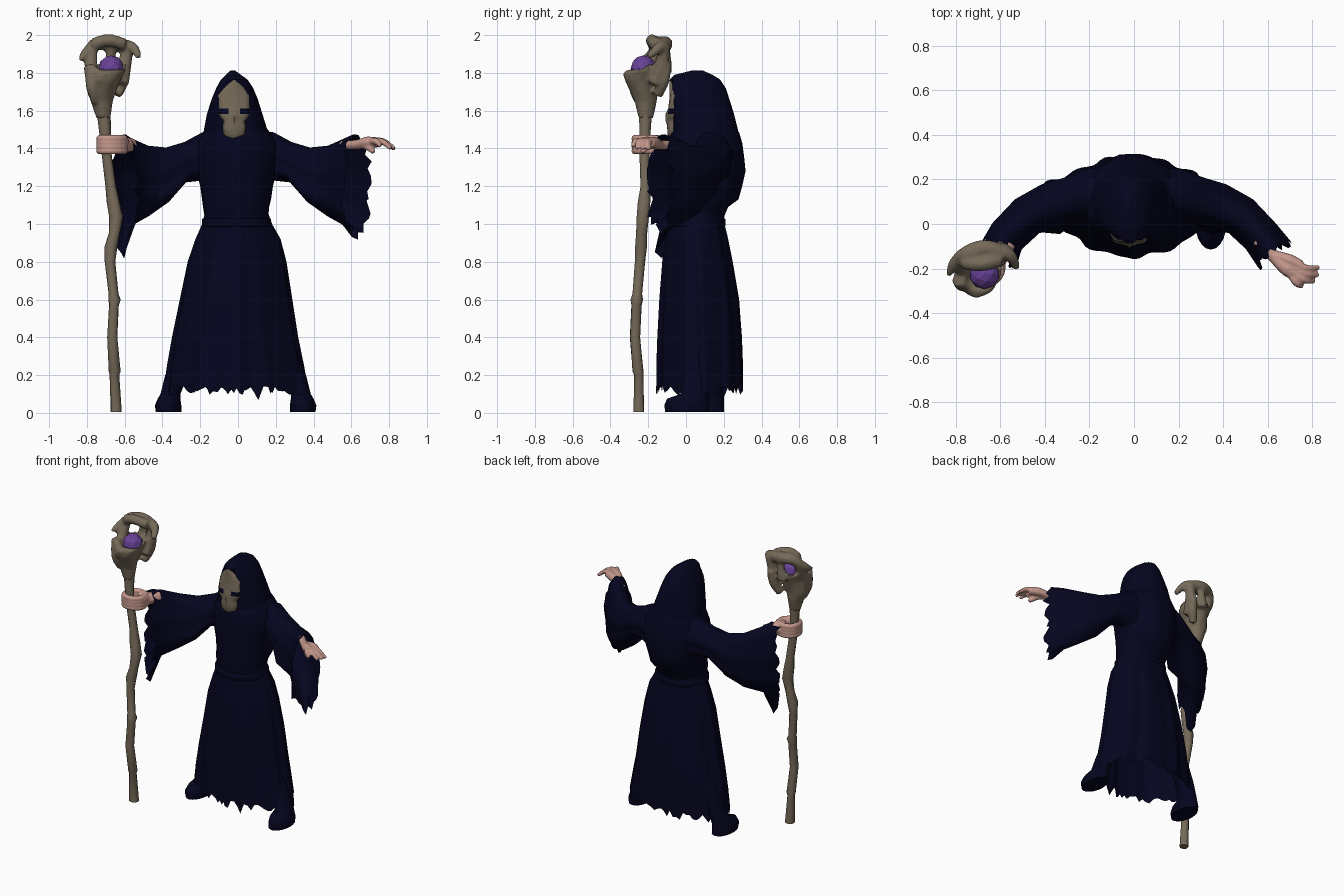
import bpy, bmesh, random
from math import sin, cos, pi, copysign
from mathutils import Vector

random.seed(4)
if "Cube" in bpy.data.objects:
    bpy.data.objects.remove(bpy.data.objects["Cube"])


def material(name, rgb):
    m = bpy.data.materials.new(name)
    m.use_nodes = True
    m.diffuse_color = (*rgb, 1)
    m.node_tree.nodes["Principled BSDF"].inputs["Base Color"].default_value = (*rgb, 1)
    return m


ROBE = material("midnight_cloth", (0.0014, 0.0014, 0.0135))
WOOD = material("weathered_wood", (0.18, 0.145, 0.1))
SKIN = material("pale_skin", (0.55, 0.31, 0.26))
ORB = material("violet_crystal", (0.14, 0.055, 0.31))


def activate(ob):
    bpy.ops.object.select_all(action="DESELECT")
    ob.select_set(True)
    bpy.context.view_layer.objects.active = ob


def smooth(ob):
    activate(ob)
    bpy.ops.object.shade_smooth_by_angle(angle=0.9)


def loft(name, rings, mats, caps=(True, True), closed=True, rule=None):
    """Skin a series of equal-length point rings."""
    bm = bmesh.new()
    rows = [[bm.verts.new(p) for p in r] for r in rings]
    n = len(rows[0])
    for a, b in zip(rows, rows[1:]):
        for i in range(n if closed else n - 1):
            j = (i + 1) % n
            bm.faces.new((a[i], a[j], b[j], b[i]))
    if closed and caps[0]:
        bm.faces.new(rows[0][::-1])
    if closed and caps[1]:
        bm.faces.new(rows[-1])
    bmesh.ops.recalc_face_normals(bm, faces=bm.faces)
    if rule:
        for f in bm.faces:
            f.material_index = rule(f.calc_center_median())
    me = bpy.data.meshes.new(name)
    bm.to_mesh(me)
    bm.free()
    for m in mats:
        me.materials.append(m)
    ob = bpy.data.objects.new(name, me)
    bpy.context.collection.objects.link(ob)
    smooth(ob)
    return ob


def ring(z, x0, x1, y0, y1, n=48, front=1.0, fold=0.0, jitter=0.0):
    """Horizontal outline in a bounding rectangle; front sets how tapered the -y half is."""
    pts = []
    for i in range(n):
        t = 2 * pi * i / n
        c, s = cos(t), sin(t)
        power = front if s < 0 else 1
        k = 1 + fold * (sin(11 * t) + 0.6 * sin(17 * t + 1) - 0.6)
        k += random.uniform(-jitter, jitter)
        pts.append(Vector(((x0 + x1) / 2 + (x1 - x0) / 2 * k * copysign(abs(c) ** power, c),
                           (y0 + y1) / 2 + (y1 - y0) / 2 * k * copysign(abs(s) ** power, s), z)))
    return pts


def tube(name, pts, radius, mat):
    """Round rod through (x, y, z, thickness) points."""
    cu = bpy.data.curves.new(name, "CURVE")
    cu.dimensions = "3D"
    cu.bevel_depth = radius
    cu.bevel_resolution = 2
    cu.resolution_u = 4
    cu.use_fill_caps = True
    sp = cu.splines.new("BEZIER")
    sp.bezier_points.add(len(pts) - 1)
    for p, q in zip(sp.bezier_points, pts):
        p.co = q[:3]
        p.radius = q[3] if len(q) > 3 else 1
        p.handle_left_type = p.handle_right_type = "AUTO"
    cu.materials.append(mat)
    ob = bpy.data.objects.new(name, cu)
    bpy.context.collection.objects.link(ob)
    activate(ob)
    bpy.ops.object.convert(target="MESH")
    smooth(bpy.context.object)
    return bpy.context.object


def fuse(name, parts, voxel, passes):
    """Melt overlapping closed parts into one organic skin."""
    activate(parts[0])
    for p in parts:
        p.select_set(True)
    bpy.ops.object.join()
    ob = bpy.context.object
    ob.name = name
    remesh = ob.modifiers.new("fuse", "REMESH")
    remesh.mode = "VOXEL"
    remesh.voxel_size = voxel
    soft = ob.modifiers.new("soften", "SMOOTH")
    soft.iterations = passes
    bpy.ops.object.convert(target="MESH")
    smooth(bpy.context.object)


# Skirt with folds, a narrow front and a ragged hem
skirt = [(.13, -.385, .37, -.155, .305, .03), (.25, -.37, .345, -.155, .305, .027),
         (.4, -.345, .315, -.15, .3, .024), (.6, -.305, .285, -.14, .285, .02),
         (.8, -.265, .255, -.125, .25, .015), (.92, -.225, .225, -.108, .225, .01),
         (1.0, -.19, .18, -.095, .205, .005), (1.06, -.175, .16, -.09, .2, 0)]
rings = [ring(z, *box, n=96, front=1.2, fold=f) for z, *box, f in skirt]
for i, p in enumerate(rings[0]):
    p.z += random.uniform(-.035, .02) - (.03 if i % 13 == 0 else 0)
loft("skirt", rings, [ROBE], caps=(False, False))
loft("belt", [ring(z, -.19 + d, .175 - d, -.1 + d, .21 - d)
              for z, d in ((.985, .006), (.99, 0), (1.025, 0), (1.03, .006))], [ROBE])

# Tunic body with the draped cowl at the back
body = [(1.03, -.175, .16, -.09, .2), (1.09, -.185, .165, -.1, .225), (1.13, -.19, .175, -.1, .28),
        (1.2, -.2, .185, -.1, .3), (1.28, -.22, .205, -.1, .318), (1.36, -.23, .22, -.1, .31),
        (1.43, -.22, .21, -.095, .3), (1.48, -.19, .175, -.085, .285), (1.53, -.15, .13, -.04, .26)]
loft("tunic", [ring(z, *b, fold=.01) for z, *b in body], [ROBE])

# Pointed hood with a hollow face opening
hood = [(1.42, -.19, .175, -.085, .29), (1.5, -.18, .155, -.08, .275), (1.58, -.165, .13, -.088, .255),
        (1.66, -.14, .105, -.095, .23), (1.72, -.115, .08, -.092, .21), (1.765, -.09, .05, -.085, .18),
        (1.79, -.065, .015, -.06, .14), (1.812, -.04, -.015, .03, .09)]
rings = [ring(z, *b, n=80, front=.92) for z, *b in hood]
for r, w in zip(rings, (.07, .08, .095, .09, .05)):
    for p in r:
        if abs(p.x + .02) < w and p.y < .05:
            p.y = max(p.y, -.065)
loft("hood", rings, [ROBE])

# Bony mask with dark eye sockets, its rim turned back into the hood
mask = [(1.455, .04, 0), (1.475, .062, .01), (1.52, .066, .012), (1.545, .06, .01), (1.56, .075, .01),
        (1.582, .088, .01), (1.612, .088, .006), (1.63, .088, .004), (1.68, .086, -.002),
        (1.72, .062, 0), (1.762, .012, 0)]
cols = [i / 6 for i in range(-6, 7)]
rows = []
for z, w, out in mask:
    nose = .01 if 1.54 < z < 1.6 else 0
    rows.append([(-.02 + u * w, -.045 if abs(u) == 1 else
                  -.088 - out + .02 * u * u - (nose if abs(u) < .1 else 0), z) for u in cols])
loft("mask", rows, [WOOD, ROBE], closed=False,
     rule=lambda c: int(1.582 < c.z < 1.612 and abs(c.x + .02) > .026))

# Wide hanging sleeves with torn cuffs; last value flares the lower front drape
sleeve = [(.08, .14, .11, 1.5, 1.15, 1), (.19, .135, .11, 1.485, 1.23, 1), (.28, .11, .1, 1.435, 1.22, 1.1),
          (.38, .08, .1, 1.405, 1.11, 1.6), (.48, .035, .09, 1.415, 1.04, 1.1), (.57, -.055, .085, 1.455, .99, 1.2),
          (.63, -.135, .09, 1.475, .95, 1.2)]
for side, label in ((1, "left"), (-1, "right")):
    rings = []
    for k, (x, y, w, top, low, flare) in enumerate(sleeve):
        a, b = sleeve[max(k - 1, 0)], sleeve[min(k + 1, len(sleeve) - 1)]
        d = Vector((b[0] - a[0], b[1] - a[1], 0)).normalized()
        r = []
        for i in range(40):
            t = 2 * pi * i / 40
            c, s = cos(t), sin(t)
            wide = w * c * (1 + .06 * sin(7 * t))
            if c < 0 and s < 0:
                wide *= 1 + (flare - 1) * abs(sin(2 * t))
            p = Vector((x - d.y * wide, y + d.x * wide, (top + low) / 2 + (top - low) / 2 * s))
            if k == len(sleeve) - 1:
                p += d * random.uniform(-.03, .025)
                if s < -.4:
                    p.z += random.uniform(-.04, .04)
                if side < 0:
                    p.x -= .02
                    if s < -.9:
                        p.z -= .1
            p.x *= side
            r.append(p)
        rings.append(r)
    loft(label + "_sleeve", rings, [ROBE], caps=(True, False))

# Boots and trouser legs
for side, dx, dy, label in ((1, 0, 0, "left"), (-1, .025, .08, "right")):
    boot = [(.005, .275, .41, -.11, .12), (.04, .275, .415, -.115, .12), (.075, .28, .4, -.1, .12),
            (.1, .28, .385, -.03, .12), (.2, .24, .36, -.01, .12), (.45, .12, .26, 0, .13)]
    loft(label + "_boot", [ring(z, side * (a + dx), side * (b + dx), c + dy, d + dy, 20)
                           for z, a, b, c, d in boot], [ROBE])

# Open left hand
hand = [tube("left_palm", [(.55, -.07, 1.42, .8), (.63, -.15, 1.42, .9), (.69, -.205, 1.432, 1.1),
                           (.74, -.235, 1.432, .8)], .03, SKIN),
        tube("left_palm_edge", [(.63, -.14, 1.42, .8), (.7, -.165, 1.432), (.75, -.19, 1.432, .9)], .03, SKIN)]
for x, y, z in ((.83, -.195, 1.395), (.828, -.228, 1.4), (.81, -.258, 1.4), (.755, -.28, 1.41)):
    hand.append(tube("left_finger", [(.7, -.165 + (y + .2) * .7, 1.435, 1.2),
                                     ((x + .71) / 2, y * .8 - .042, 1.437, 1.1), (x, y, z, .7)], .016, SKIN))
hand.append(tube("left_thumb", [(.66, -.18, 1.42), (.7, -.22, 1.4), (.72, -.23, 1.378, .6)], .02, SKIN))
fuse("left_hand", hand, .006, 3)

# Right fist around the staff
fist = [tube("right_wrist", [(-.56, -.08, 1.42, .8), (-.61, -.15, 1.42), (-.655, -.19, 1.42, 1.1)], .045, SKIN),
        tube("right_thumb", [(-.6, -.16, 1.43), (-.605, -.22, 1.44), (-.66, -.268, 1.43, .7)], .024, SKIN)]
for k in range(4):
    z = 1.387 + .022 * k
    fist.append(tube("right_finger", [(-.6, -.16, z), (-.7, -.155, z), (-.732, -.205, z), (-.71, -.262, z),
                                      (-.61, -.24, z), (-.605, -.17, z)], .019, SKIN))
fuse("right_hand", fist, .006, 6)

# Gnarled staff shaft
shaft = [(.005, -.645, -.25, .03), (.2, -.655, -.25, .026), (.22, -.653, -.255, .031), (.4, -.665, -.27, .027),
         (.57, -.657, -.262, .027), (.6, -.655, -.26, .033), (.63, -.66, -.258, .027), (.8, -.677, -.243, .027),
         (.88, -.672, -.238, .034), (.95, -.655, -.235, .03), (1.04, -.645, -.228, .036), (1.12, -.66, -.222, .034),
         (1.2, -.672, -.215, .028), (1.4, -.7, -.22, .027), (1.6, -.712, -.212, .036)]
loft("staff_shaft", [ring(z, x - r, x + r, y - r, y + r, 10, jitter=.08)
                     for z, x, y, r in shaft], [WOOD])

# Root-like staff head: hollow cup with a low front lip, posts and crown melted together
cup = [(1.56, -.75, -.675, -.25, -.175), (1.65, -.78, -.665, -.27, -.155), (1.7, -.8, -.645, -.295, -.15),
       (1.76, -.8, -.62, -.325, -.135), (1.8, -.8, -.605, -.33, -.12), (1.85, -.8, -.59, -.3, -.1),
       (1.835, -.76, -.63, -.27, -.135), (1.77, -.74, -.65, -.25, -.17)]
rings = [ring(z, *b, n=16, jitter=.07) for z, *b in cup]
for r in rings[5:7]:
    for p in r:
        if p.y < -.21 and p.x > -.75:
            p.z -= .03
roots = [loft("staff_cup", rings, [WOOD])]
horns = [[(-.765, -.22, 1.78), (-.78, -.18, 1.87, 1.1), (-.76, -.14, 1.95), (-.7, -.12, 1.965)],
         [(-.61, -.17, 1.74), (-.6, -.13, 1.84, 1.1), (-.585, -.115, 1.94)],
         [(-.69, -.115, 1.8, 1.2), (-.675, -.105, 1.88, .8), (-.675, -.12, 1.96, .8)],
         [(-.835, -.23, 1.87, .4), (-.805, -.18, 1.9, .9), (-.75, -.13, 1.95), (-.68, -.11, 1.955, 1.2),
          (-.61, -.12, 1.945, 1.1), (-.56, -.14, 1.935, .9), (-.525, -.2, 1.885, .5)],
         [(-.77, -.17, 1.95), (-.69, -.18, 1.972), (-.6, -.16, 1.95)],
         [(-.64, -.15, 1.68, .8), (-.61, -.12, 1.76), (-.6, -.1, 1.85, .8)],
         [(-.755, -.25, 1.64, .6), (-.77, -.27, 1.72), (-.785, -.25, 1.84)]]
roots += [tube("staff_root", h, .034, WOOD) for h in horns]
fuse("staff_head", roots, .011, 3)

# Crystal held in the cup
bpy.ops.mesh.primitive_ico_sphere_add(subdivisions=2, radius=.068, location=(-.672, -.225, 1.825))
orb = bpy.context.object
orb.name = "crystal"
orb.data.materials.append(ORB)
